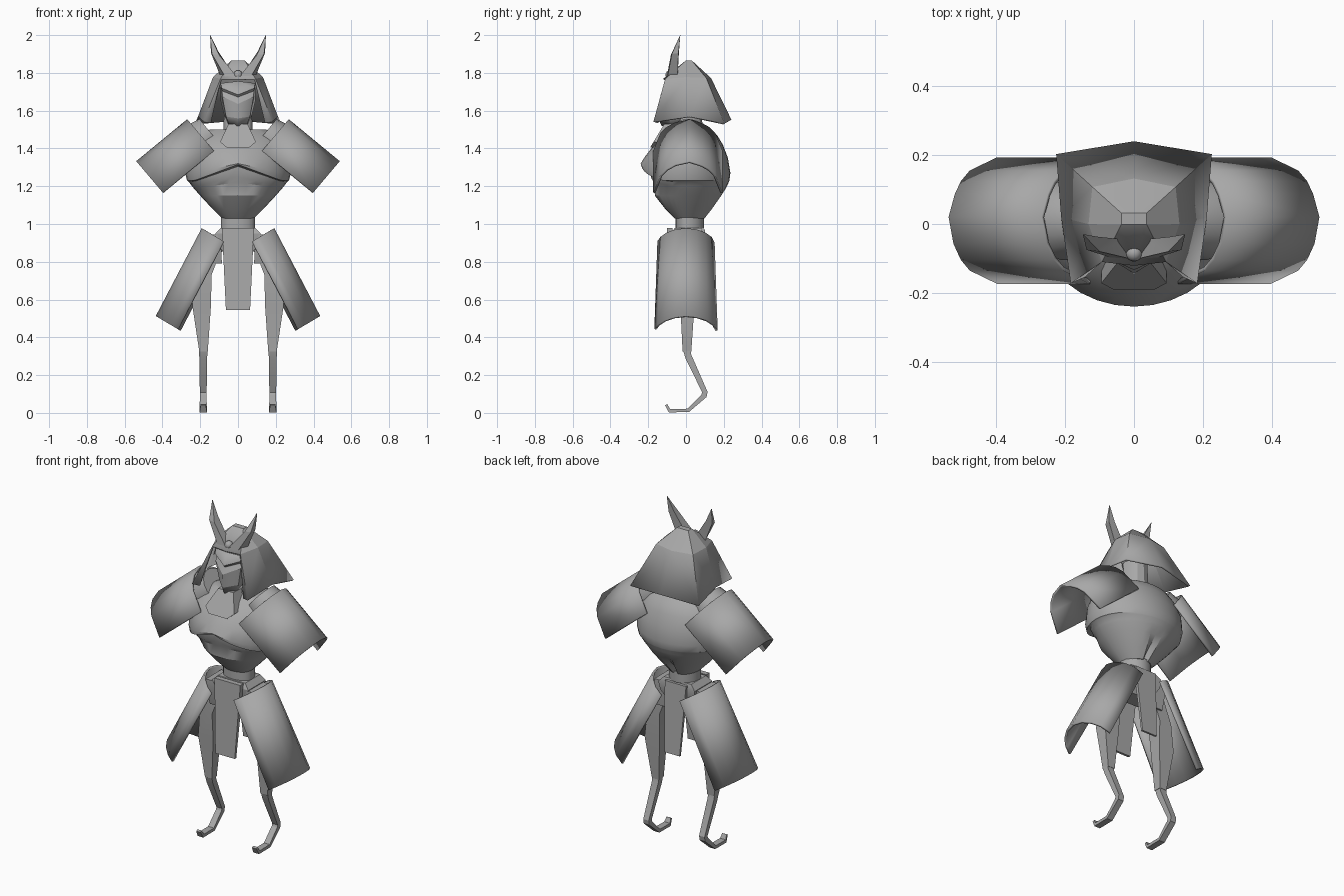
import bpy, bmesh, math
from mathutils import Vector

if "Cube" in bpy.data.objects:
    bpy.data.objects.remove(bpy.data.objects["Cube"])

grey = bpy.data.materials.new("armour_grey")
grey.diffuse_color = (0.39, 0.39, 0.39, 1)
grey.use_nodes = True
grey.node_tree.nodes["Principled BSDF"].inputs["Base Color"].default_value = grey.diffuse_color


def make(name, verts, faces, mirror=False, thick=0.0, angle=30):
    """Mesh object with optional mirroring in x and plate thickness."""
    bm = bmesh.new()
    vs = [bm.verts.new(v) for v in verts]
    for f in faces:
        bm.faces.new([vs[i] for i in f])
    bmesh.ops.remove_doubles(bm, verts=bm.verts, dist=1e-5)
    bmesh.ops.recalc_face_normals(bm, faces=bm.faces)
    me = bpy.data.meshes.new(name)
    bm.to_mesh(me)
    bm.free()
    ob = bpy.data.objects.new(name, me)
    bpy.context.collection.objects.link(ob)
    me.materials.append(grey)
    if mirror:
        m = ob.modifiers.new("mirror", 'MIRROR')
        m.use_clip = True
    if thick:
        s = ob.modifiers.new("thickness", 'SOLIDIFY')
        s.thickness, s.offset = thick, 0
    bpy.ops.object.select_all(action='DESELECT')
    ob.select_set(True)
    bpy.context.view_layer.objects.active = ob
    bpy.ops.object.shade_smooth_by_angle(angle=math.radians(angle))
    return ob


def strip(name, rows, **kw):
    """Open surface through rows of points."""
    n = len(rows[0])
    faces = [(r * n + i, r * n + i + 1, (r + 1) * n + i + 1, (r + 1) * n + i)
             for r in range(len(rows) - 1) for i in range(n - 1)]
    return make(name, [p for r in rows for p in r], faces, **kw)


def loft(name, rings, **kw):
    """Closed solid through rings of points, capped at both ends."""
    n = len(rings[0])
    faces = [(r * n + i, r * n + (i + 1) % n, (r + 1) * n + (i + 1) % n, (r + 1) * n + i)
             for r in range(len(rings) - 1) for i in range(n)]
    last = (len(rings) - 1) * n
    faces += [tuple(range(n)), tuple(range(last, last + n))]
    return make(name, [p for r in rings for p in r], faces, **kw)


def rect(x0, x1, y0, y1, z):
    return [(x0, y0, z), (x1, y0, z), (x1, y1, z), (x0, y1, z)]


def ellipse(z, rx, front, back, peak=0.0, notch=0.0, n=32):
    """Horizontal ring; peak lifts the front centre, notch pulls in the back centre."""
    pts = []
    for i in range(n):
        a = 2 * math.pi * i / n
        x, s = rx * math.cos(a), math.sin(a)
        y = s * (back if s > 0 else -front)
        lift = peak * max(0, 1 - abs(x) / 0.23) if s < 0 else 0
        if i == n // 4:
            y -= notch
        pts.append((x, y, z + lift))
    return pts


# Torso: tapered belly, overhanging chest plate with a peaked lower edge
loft("torso", [
    ellipse(1.03, .085, -.06, .10, notch=.04),
    ellipse(1.08, .135, -.11, .14, notch=.03),
    ellipse(1.15, .20, -.165, .19, notch=.01),
    ellipse(1.19, .235, -.168, .212, peak=.03),
    ellipse(1.20, .243, -.185, .217, peak=.05),
    ellipse(1.225, .262, -.19, .228, peak=.08),
    ellipse(1.23, .27, -.237, .23, peak=.085),
    ellipse(1.27, .28, -.24, .235, peak=.05),
    ellipse(1.35, .278, -.215, .222, peak=.01),
    ellipse(1.42, .255, -.168, .195),
    ellipse(1.47, .21, -.11, .165),
    ellipse(1.50, .15, -.06, .12)])

# Neck and throat guard
loft("neck", [ellipse(1.46, .08, -.06, .09, n=12), ellipse(1.66, .07, -.05, .08, n=12)])
loft("throat_guard", [rect(-.06, .06, -.19, -.11, 1.405), rect(-.095, .095, -.172, -.07, 1.435),
                      rect(-.05, .05, -.115, -.04, 1.53)])

# Face mask with brow, eye recess and nose ridge
strip("face_mask", [
    [(0, -.105, 1.755), (.085, -.08, 1.745), (.09, 0, 1.745)],
    [(0, -.13, 1.685), (.085, -.09, 1.72), (.09, 0, 1.72)],
    [(0, -.118, 1.672), (.08, -.08, 1.705), (.09, 0, 1.705)],
    [(0, -.14, 1.635), (.08, -.09, 1.675), (.09, 0, 1.66)],
    [(0, -.145, 1.56), (.06, -.085, 1.57), (.07, 0, 1.58)],
    [(0, -.125, 1.52), (.042, -.08, 1.52), (.05, 0, 1.53)]],
    mirror=True, thick=.008, angle=15)

# Helmet: flared faceted shell, open at the face
hv = [(0, .03, 1.86), (.035, .03, 1.86), (.035, 0, 1.86), (0, 0, 1.86),
      (0, .128, 1.77), (.118, .105, 1.77), (.128, 0, 1.775), (.09, -.108, 1.765), (0, -.118, 1.765),
      (0, .236, 1.55), (.223, .2, 1.53), (.207, .02, 1.567), (.182, -.168, 1.54), (.145, -.15, 1.535)]
make("helmet", hv, [(0, 1, 2, 3), (0, 4, 5, 1), (1, 5, 6, 2), (2, 6, 7), (2, 7, 8, 3),
                    (4, 9, 10, 5), (5, 10, 11, 6), (6, 11, 12, 7), (7, 12, 13)],
     mirror=True, thick=.01, angle=15)

# Horn crest: pointed blades either side of a bead
horn_base = [(.015, -.10, 1.79), (.06, -.10, 1.765), (.09, -.045, 1.775), (.03, -.045, 1.80)]
horn_mid = [(.10, -.08, 1.895), (.138, -.075, 1.90), (.143, -.04, 1.905), (.105, -.037, 1.915)]
horn_tip = [(.146, -.032, 1.998), (.148, -.032, 1.998), (.148, -.03, 2.0), (.146, -.03, 2.0)]
loft("horn", [horn_base, horn_mid, horn_tip], mirror=True, angle=15)
bead = [ellipse(1.79 + .024 * math.sin(a), .024 * math.cos(a), -.024 * math.cos(a), .024 * math.cos(a), n=14)
        for a in [math.radians(d) for d in range(-80, 81, 20)]]
loft("crest_bead", [[(x, y - .085, z) for x, y, z in r] for r in bead])


# Curved plates: a (y, drop) profile swept from inner end to outer end
def plate(name, profile, top, bottom, drop, top_scale=1.0):
    rows = []
    for (x, z), k in ((top, top_scale), (bottom, 1.0)):
        rows.append([(x + drop[0] * t, y * k, z + drop[1] * t) for y, t in profile])
    strip(name, rows, mirror=True, thick=.012, angle=40)


plate("shoulder_plate", [(.188, 1), (.15, .43), (.12, .25), (.085, .13), (.02, 0), (-.055, .1),
                         (-.10, .25), (-.13, .43), (-.168, 1)],
      (.265, 1.55), (.535, 1.328), (-.138, -.163))
plate("thigh_plate", [(.162, 1), (.145, .6), (.11, .3), (.06, .08), (0, 0), (-.06, .08),
                      (-.11, .3), (-.145, .6), (-.162, .9)],
      (.187, .975), (.43, .51), (-.125, -.075), top_scale=.9)

# Shoulder joint: short drum along the shoulder plate axis
axis, side = Vector((.77, 0, -.63)), Vector((.63, 0, .77))
drum = []
for d, r in ((-.07, .10), (0, .115), (.02, .115), (.02, .09), (.07, .08)):
    c = Vector((.195, .01, 1.435)) + axis * d
    drum.append([c + side * (r * math.cos(a)) + Vector((0, r * math.sin(a), 0))
                 for a in [math.tau * i / 16 for i in range(16)]])
loft("shoulder_joint", drum, mirror=True)

# Waist, pelvis and hip blocks
loft("waist", [ellipse(.975, .09, -.055, .095, n=20), ellipse(1.04, .09, -.055, .095, n=20)])
loft("pelvis", [rect(-.06, .06, -.04, .06, .82), rect(-.11, .11, -.07, .085, .90),
                rect(-.12, .12, -.075, .09, .95), rect(-.09, .09, -.06, .08, .98)])
loft("hip_block", [rect(.085, .15, -.05, .06, .79), rect(.09, .16, -.075, .07, .89),
                   rect(.11, .16, -.075, .07, .945)], mirror=True)

# Hanging cloth panels, front and back
loft("front_panel", [rect(-.064, .064, -.122, -.108, .545), rect(-.085, .085, -.10, -.07, .98)])
loft("back_panel", [rect(-.05, .05, .12, .132, .56), rect(-.07, .07, .08, .10, .97)])

# Legs: tapered thigh, then a swept shin and hooked foot
loft("thigh", [rect(.09, .17, -.04, .05, .86), rect(.14, .22, -.045, .05, .73),
               rect(.143, .242, -.03, .045, .57), rect(.16, .205, -.018, .028, .325)], mirror=True)


def leg_ring(y, z, dy, dz, w):
    return [(.184 - w, y - dy, z - dz), (.184 + w, y - dy, z - dz),
            (.184 + w, y + dy, z + dz), (.184 - w, y + dy, z + dz)]


loft("shin_and_foot", [leg_ring(.005, .335, .020, .004, .022), leg_ring(.012, .30, .016, .008, .021),
                       leg_ring(.10, .11, .014, .002, .018), leg_ring(.095, .09, .014, -.006, .018),
                       leg_ring(.012, .013, .003, -.009, .019), leg_ring(-.088, .012, -.003, -.009, .019),
                       leg_ring(-.105, .044, -.006, -.003, .014)], mirror=True, angle=20)
